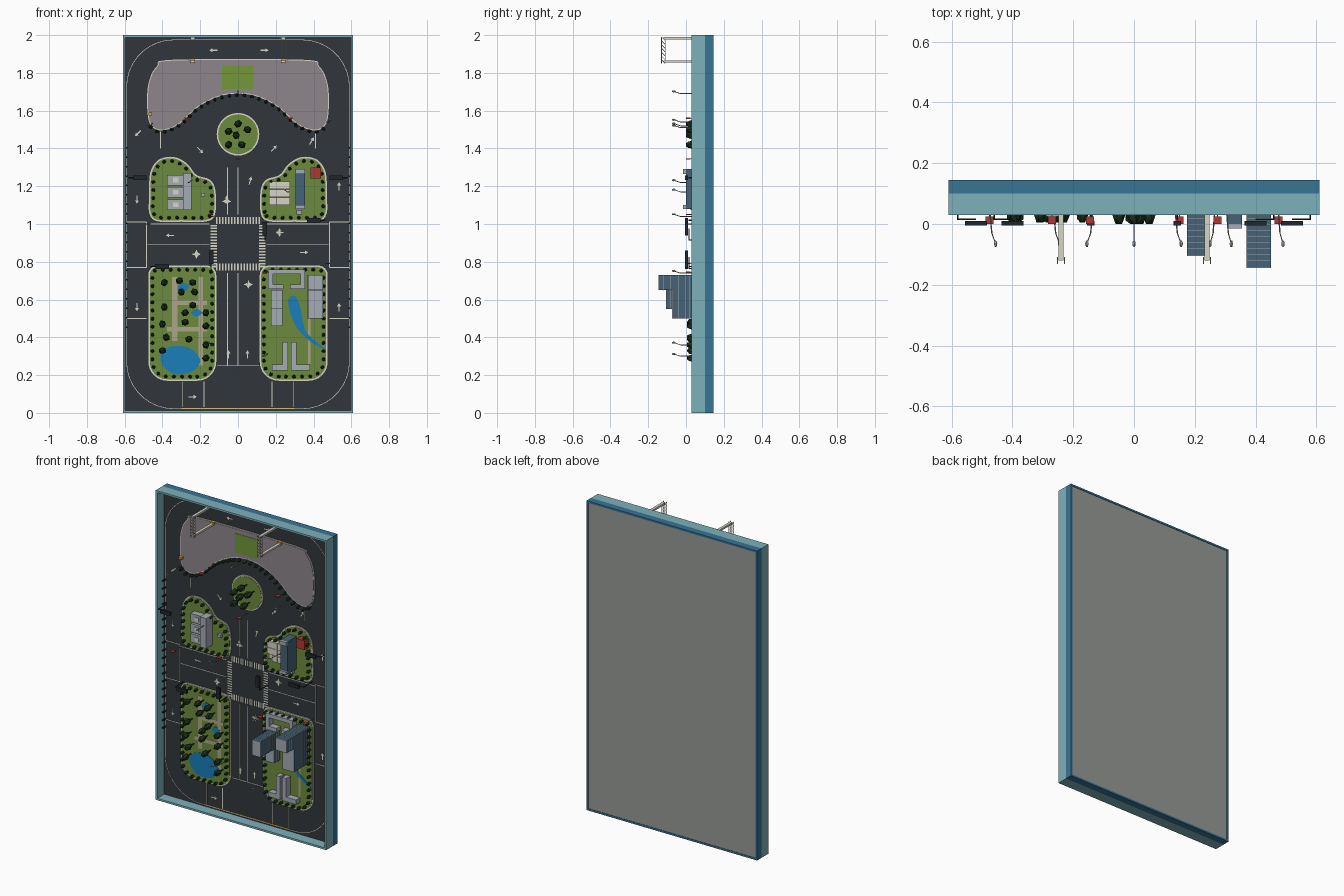
import bpy, bmesh, math, random
from mathutils import Matrix, Vector

if "Cube" in bpy.data.objects:
    bpy.data.objects.remove(bpy.data.objects["Cube"])
random.seed(4)
MAP_Y = 0.10            # map surface; heights h rise from it toward -y
parts, mats = {}, {}
COL = dict(asphalt=(52, 57, 61), cream=(214, 211, 196), grass=(108, 137, 62), plaza=(140, 133, 139),
           water=(30, 126, 184), leaf=(34, 52, 32), trunk=(70, 55, 40), block=(163, 171, 179),
           glass=(72, 98, 118), dark=(38, 42, 46), red=(176, 58, 52), path=(170, 165, 135),
           teal=(125, 175, 184), blue=(58, 116, 148), orange=(220, 160, 50), lawn=(115, 150, 60),
           grey=(150, 153, 150), bulb=(190, 190, 180))

def part(name, col):
    if name not in parts:
        parts[name] = (bmesh.new(), col)
    return parts[name][0]

def plate(name, col, pts, h0, h1):
    bm = part(name, col)
    lo = [bm.verts.new((x, MAP_Y - h0, z)) for x, z in pts]
    hi = [bm.verts.new((x, MAP_Y - h1, z)) for x, z in pts]
    bm.faces.new(lo)
    bm.faces.new(hi[::-1])
    n = len(pts)
    for i in range(n):
        bm.faces.new((lo[i], hi[i], hi[(i + 1) % n], lo[(i + 1) % n]))

def box(name, col, x0, x1, z0, z1, h0, h1):
    plate(name, col, [(x0, z0), (x1, z0), (x1, z1), (x0, z1)], h0, h1)

def rod(name, col, a, b, r, sides=6):
    a, b = [Vector((p[0], MAP_Y - p[2], p[1])) for p in (a, b)]
    d = b - a
    m = Matrix.Translation((a + b) / 2) @ d.to_track_quat('Z', 'Y').to_matrix().to_4x4()
    bmesh.ops.create_cone(part(name, col), cap_ends=True, segments=sides, radius1=r, radius2=r,
                          depth=d.length, matrix=m)

def ball(name, col, x, z, h, r, rh):
    m = Matrix.Translation((x, MAP_Y - h, z)) @ Matrix.Diagonal((r, rh, r, 1)) @ Matrix.Rotation(random.random() * 6, 4, 'Y')
    bmesh.ops.create_icosphere(part(name, col), subdivisions=1, radius=1, matrix=m)

def smooth(p, k=5):     # closed Catmull-Rom outline
    out, n = [], len(p)
    for i in range(n):
        a, b, c, d = [Vector(p[(i + j) % n]) for j in (-1, 0, 1, 2)]
        for s in range(k):
            t = s / k
            out.append(tuple(0.5 * (2 * b + (c - a) * t + (2 * a - 5 * b + 4 * c - d) * t * t + (3 * b - a - 3 * c + d) * t ** 3)))
    return out

def rrect(x0, x1, z0, z1, rb, rt, k=7):
    out = []
    for cx, cz, r, a0 in ((x1 - rb, z0 + rb, rb, -90), (x1 - rt, z1 - rt, rt, 0), (x0 + rt, z1 - rt, rt, 90), (x0 + rb, z0 + rb, rb, 180)):
        for i in range(k):
            a = math.radians(a0 + 90 * i / (k - 1))
            out.append((cx + r * math.cos(a), cz + r * math.sin(a)))
    return out

def inset(p, d):
    n = len(p)
    area = sum(p[i][0] * p[(i + 1) % n][1] - p[(i + 1) % n][0] * p[i][1] for i in range(n))
    out = []
    for i in range(n):
        t = (Vector(p[(i + 1) % n]) - Vector(p[i - 1])).normalized() * (d if area > 0 else -d)
        out.append((p[i][0] - t.y, p[i][1] + t.x))
    return out

def along(p, step):     # evenly spaced points on a closed outline
    out, carry = [], 0
    for i in range(len(p)):
        a, b = Vector(p[i]), Vector(p[(i + 1) % len(p)])
        L = (b - a).length
        while carry < L:
            out.append(tuple(a.lerp(b, carry / L)))
            carry += step
        carry -= L
    return out

def line(pts, w=0.004, col='cream', name='lane_lines'):
    for (xa, za), (xb, zb) in zip(pts, pts[1:]):
        n = Vector((za - zb, xb - xa)).normalized() * w / 2
        plate(name, col, [(xa + n.x, za + n.y), (xb + n.x, zb + n.y), (xb - n.x, zb - n.y), (xa - n.x, za - n.y)], 0, 0.0015)

def arrow(x, z, deg, s=0.022):
    c, q = math.cos(math.radians(deg)), math.sin(math.radians(deg))
    shp = [(-1, -.14), (.2, -.14), (.2, -.5), (1, 0), (.2, .5), (.2, .14), (-1, .14)]
    plate('road_arrows', 'cream', [(x + s * (u * c - v * q), z + s * (u * q + v * c)) for u, v in shp], 0, 0.0018)

def bush(x, z):
    ball('hedge_bushes', 'leaf', x, z, 0.024, 0.0105, 0.022)

def tree(x, z, s=1):
    rod('tree_trunks', 'trunk', (x, z, 0), (x, z, 0.05 * s), 0.004)
    ball('tree_crowns', 'leaf', x, z, 0.066 * s, 0.021 * s, 0.034 * s)

# frame, board and back panel
for nm, col, h0, h1 in (('front_frame', 'teal', 0, 0.07), ('back_frame', 'blue', -0.045, 0)):
    for x0, x1, z0, z1 in ((-.61, -.598, 0, 2), (.598, .61, 0, 2), (-.598, .598, 0, .012), (-.598, .598, 1.988, 2)):
        box(nm, col, x0, x1, z0, z1, h0, h1)
box('road_board', 'asphalt', -.598, .598, .012, 1.988, -0.02, 0)
box('back_panel', 'grey', -.598, .598, .012, 1.988, -0.042, -0.0205)

# islands with kerbs
half = [(-.12, 1.06), (-.12, 1.18), (-.15, 1.235), (-.22, 1.26), (-.27, 1.32), (-.34, 1.355), (-.42, 1.34),
        (-.465, 1.27), (-.47, 1.15), (-.47, 1.06), (-.43, 1.015), (-.3, 1.012), (-.16, 1.015)]
mid = smooth(half)
park = rrect(-.475, -.115, .17, .78, .1, .05)
mirror = lambda p: [(-x, z) for x, z in p]
circle = [(.113 * math.cos(i * math.pi / 16), 1.475 + .113 * math.sin(i * math.pi / 16)) for i in range(32)]
for o in (mid, mirror(mid), park, mirror(park), circle):
    plate('kerbs', 'cream', o, 0, 0.007)
    plate('grass_islands', 'grass', inset(o, 0.008), 0, 0.009)
    if o is not circle:
        for p in along(inset(o, 0.022), 0.043):
            bush(*p)

# plaza with hedge on its lower curve
side = [(-.34, 1.87), (-.43, 1.835), (-.475, 1.74), (-.48, 1.6), (-.46, 1.52), (-.40, 1.495), (-.31, 1.53), (-.21, 1.62), (-.1, 1.675)]
pl = smooth(side + [(0, 1.69)] + mirror(side)[::-1])
plate('plaza_kerb', 'cream', pl, 0, 0.006)
plate('plaza', 'plaza', inset(pl, 0.005), 0, 0.008)
for x, z in along(pl, 0.04):
    if z < 1.72 and abs(x) < .47:
        bush(x, z - .008)
box('plaza_lawn', 'lawn', -.085, .08, 1.715, 1.84, 0, 0.01)

# lane lines, crossings and arrows
edge = rrect(-.59, .59, .022, 1.975, .25, .25, 10)
line(edge + edge[:1], 0.003)
line([(-.3, .024), (.3, .024)], .005, 'orange', 'orange_line')
for s in (-1, 1):
    for z in (.89, 1.0):
        line([(s * .48, z), (s * .15, z)])
    line([(s * .485, .77), (s * .485, 1.01)])
    for z in (.5, .77, 1.01):
        line([(s * .59, z), (s * .485, z)])
    for x in (.18, .295):
        line([(s * x, .03), (s * x, .165)])
    line([(s * .41, 1.4), (s * .41, 1.49)])
for x in (-.055, 0):
    line([(x, .25), (x, .74)])
    line([(x, 1.05), (x, 1.3)])
line([(-.11, .25), (.11, .25)])
for i in range(15):
    x, z = -.112 + i * .016, .775 + i * .0155
    for z0 in (1.0, .755):
        box('crossing_stripes', 'cream', x - .004, x + .004, z0, z0 + .037, 0, .0018)
    for x0 in (-.145, .112):
        box('crossing_stripes', 'cream', x0, x0 + .033, z - .004, z + .004, 0, .0018)
for a in ((-.13, 1.92, 180), (.14, 1.92, 0), (-.53, 1.48, 225), (-.2, 1.39, -45), (.19, 1.4, 45), (.39, 1.44, 60), (.065, 1.23, 75),
          (-.06, 1.13, 90), (-.06, 1.12, 0), (-.06, 1.12, 180), (-.535, 1.13, -90), (.535, 1.2, 90), (-.36, .94, 180), (.22, .955, 180),
          (.22, .955, 90), (.22, .955, -90), (-.22, .84, 0), (-.22, .84, 90), (-.22, .84, -90), (.35, .85, 0), (-.535, .56, -90),
          (.535, .56, 90), (.055, .68, -90), (.055, .68, 0), (.055, .68, 180), (-.05, .31, 90), (.05, .31, 90), (-.24, .085, 0)):
    arrow(*a)

# park paths, ponds and trees
for b in ((-.35, -.32, .38, .72), (-.21, -.185, .25, .72), (-.35, -.165, .57, .595), (-.375, -.165, .43, .455)):
    box('park_paths', 'path', *b, 0, .0105)
for p in ([(-.41, .3), (-.36, .35), (-.26, .345), (-.2, .28), (-.24, .22), (-.33, .205), (-.39, .24)],
          [(-.32, .66), (-.29, .69), (-.26, .67), (-.28, .645)], [(-.25, .53), (-.22, .55), (-.19, .53), (-.22, .51)],
          [(.265, .59), (.3, .62), (.33, .56), (.36, .43), (.46, .34), (.38, .38), (.3, .47)]):
    plate('ponds', 'water', smooth(p), 0, .012)
for x, z in ((-.39, .69), (-.31, .7), (-.24, .69), (-.23, .64), (-.3, .64), (-.39, .56), (-.28, .53), (-.17, .53), (-.4, .47), (-.28, .48),
             (-.17, .46), (-.38, .4), (-.26, .39), (-.17, .36), (-.4, .33), (-.17, .29), (-.24, .57)):
    tree(x, z)
for x, z in ((-.05, 1.49), (0, 1.53), (.05, 1.5), (-.01, 1.47), (.02, 1.42), (-.05, 1.42)):
    tree(x, z, 1.05)

# office towers with window bands and pale roofs
def tower(x0, x1, z0, z1, h):
    box('tower_walls', 'glass', x0, x1, z0, z1, 0, h)
    box('tower_roofs', 'block', x0, x1, z0, z1, h, h + .003)
    for i in range(1, int(h / .02)):
        box('tower_floor_bands', 'block', x0 - .001, x1 + .001, z0 - .001, z1 + .001, i * .02, i * .02 + .0015)
for t in ((.37, .45, .65, .73, .242), (.37, .45, .5, .65, .17), (.175, .235, .55, .65, .202), (.175, .235, .46, .55, .065)):
    tower(*t)
# low grey buildings: court block and two L shapes
for b in ((.16, .355, .735, .76), (.16, .185, .655, .735), (.33, .355, .655, .735), (.185, .24, .655, .68), (.275, .33, .655, .68),
          (.235, .265, .225, .375), (.18, .235, .225, .255), (.28, .31, .225, .375), (.31, .38, .225, .255)):
    box('low_buildings', 'block', *b, 0, .05)
box('promenade', 'path', .37, .385, .26, .5, 0, .0105)
# school block with three wings
box('school_main', 'block', -.29, -.245, 1.075, 1.27, 0, .075)
for z in (1.075, 1.14, 1.205):
    box('school_wings', 'block', -.375, -.29, z, z + .055, 0, .05)
    box('school_skylights', 'cream', -.345, -.315, z + .015, z + .04, .05, .054)
box('kiosks', 'block', -.195, -.175, 1.145, 1.165, 0, .03)
box('kiosks', 'block', .31, .34, 1.05, 1.075, 0, .03)
# tiled pavilion, glass slab and red house
for i in range(3):
    for j in range(3):
        box('pavilion', 'cream', .165 + i * .037, .2 + i * .037, 1.1 + j * .042, 1.14 + j * .042, 0, .04 if (i, j) != (0, 0) else .02)
box('glass_slab', 'glass', .305, .355, 1.08, 1.29, 0, .1)
box('glass_slab_frame', 'block', .305, .355, 1.08, 1.1, .1, .115)
box('glass_slab_frame', 'block', .305, .355, 1.265, 1.29, .1, .115)
box('red_house', 'red', .385, .44, 1.24, 1.3, 0, .05)

# gantries over the top road
for x in (-.24, .24):
    for z in (1.86, 1.983):
        box('gantry_posts', 'cream', x - .009, x + .009, z - .006, z + .006, 0, .22)
    for h in (.21, .23):
        for dx in (-.011, .011):
            rod('gantry_truss', 'cream', (x + dx, 1.85, h), (x + dx, 1.99, h), .002)
    for i in range(7):
        for dx in (-.011, .011):
            rod('gantry_truss', 'cream', (x + dx, 1.85 + i * .02, .21), (x + dx, 1.87 + i * .02, .23), .0015, 4)
    box('gantry_base', 'orange', x - .012, x + .012, 1.86, 1.875, 0, .02)
box('plaza_bollard', 'orange', -.475, -.455, 1.575, 1.59, 0, .03)

# street lamps
for x, z, dx in ((0, 1.69, 0), (-.48, 1.52, .025), (.47, 1.54, .02), (-.13, 1.04, -.025), (.13, .74, .025), (-.13, .36, -.025),
                 (.13, .3, .025), (-.27, 1.22, .025), (.27, 1.17, -.02), (.3, 1.51, .02)):
    rod('lamp_posts', 'grey', (x, z, 0), (x + dx * .5, z, .13), .0025)
    rod('lamp_posts', 'grey', (x + dx * .5, z, .13), (x + dx, z + .012, .165), .002)
    ball('lamp_heads', 'bulb', x + dx, z + .012, .165, .006, .012)
# traffic signals on arms
for x, z, v in ((-.52, 1.245, 0), (.52, 1.245, 0), (-.4, .775, 0), (.4, 1.02, 0), (-.142, .825, 1), (.142, .975, 1)):
    a, b = (.012, .036) if v else (.036, .012)
    box('signal_boxes', 'dark', x - a, x + a, z - b, z + b, .09, .105)
    e = (x, z - .06) if v else (x + math.copysign(.06, x), z)
    rod('signal_arms', 'dark', (*e, .085), (x, z, .085), .003)
    rod('signal_arms', 'dark', (*e, 0), (*e, .087), .003)
# red road signs
for x, z in ((-.475, 1.0), (.475, .79), (-.27, 1.56), (.275, 1.56), (-.145, 1.05), (.15, .745), (0, 1.345)):
    rod('sign_posts', 'grey', (x, z, 0), (x, z, .075), .002)
    box('road_signs', 'red', x - .013, x + .013, z - .003, z + .003, .075, .1)
# roadside bollards
for i in range(20):
    for s in (-1, 1):
        box('bollards', 'dark', s * .588 - .004, s * .588 + .004, .45 + i * .05, .458 + i * .05, 0, .03)

# turn every collected part into an object
lin = lambda c: (c / 255) ** 2.2
for name, (bm, col) in parts.items():
    bmesh.ops.recalc_face_normals(bm, faces=bm.faces)
    me = bpy.data.meshes.new(name)
    bm.to_mesh(me)
    bm.free()
    if col not in mats:
        mats[col] = bpy.data.materials.new(col)
        mats[col].diffuse_color = (*[lin(c) for c in COL[col]], 1)
    me.materials.append(mats[col])
    bpy.context.collection.objects.link(bpy.data.objects.new(name, me))

for m in bpy.data.materials:
    if m.users and not m.is_grease_pencil:
        m.use_nodes = True
        m.node_tree.nodes["Principled BSDF"].inputs["Base Color"].default_value = m.diffuse_color
